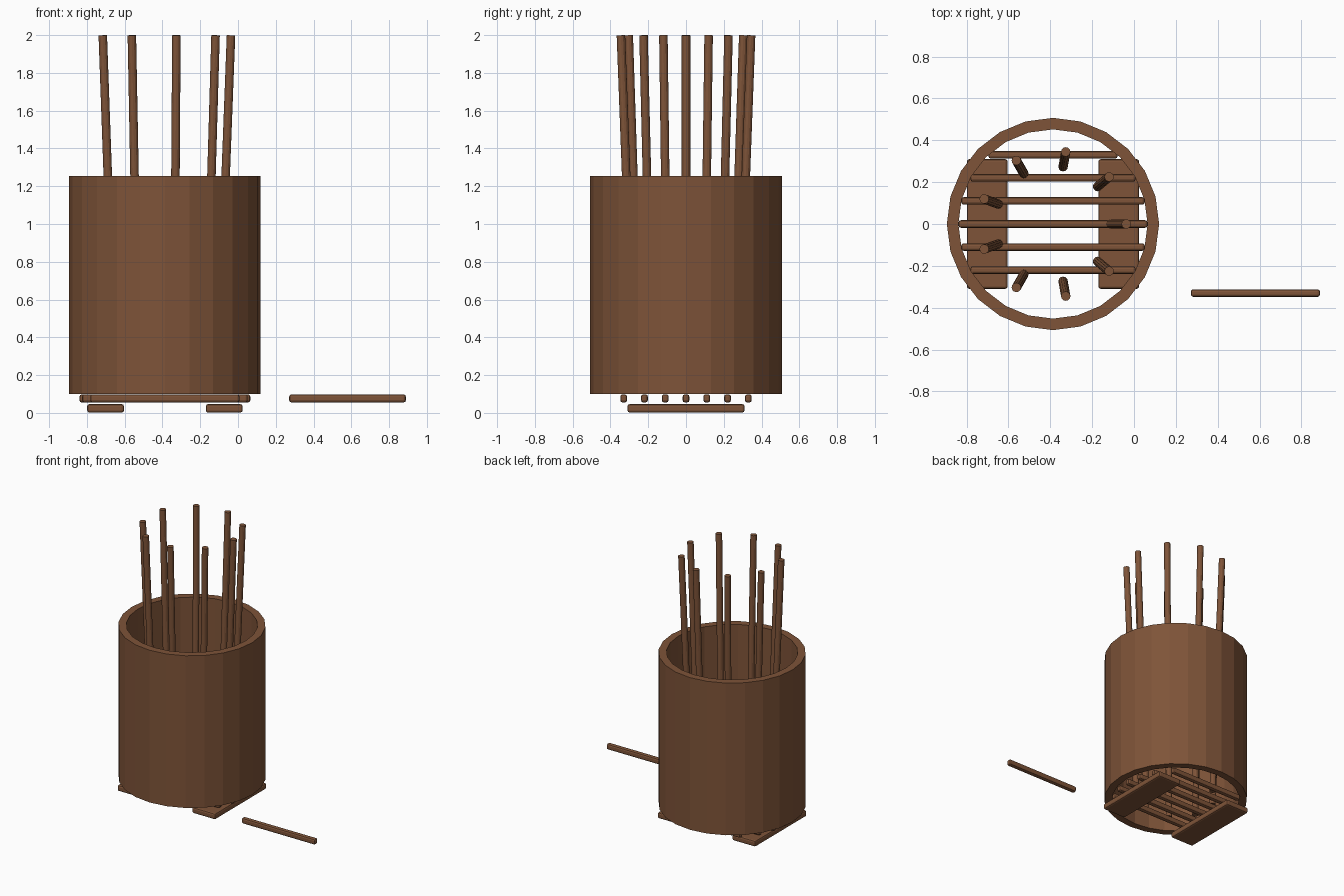
import bpy, bmesh, math
from mathutils import Vector

if "Cube" in bpy.data.objects:
    bpy.data.objects.remove(bpy.data.objects["Cube"])

CX = -0.387          # axis of the basket
R_OUT, R_IN = 0.507, 0.452
Z_LOW, Z_TOP = 0.10, 1.255

wood = bpy.data.materials.new("brown wood")
wood.diffuse_color = (0.21, 0.088, 0.04, 1)
wood.use_nodes = True
wood.node_tree.nodes["Principled BSDF"].inputs["Base Color"].default_value = wood.diffuse_color


def add_object(name, bm):
    bmesh.ops.recalc_face_normals(bm, faces=bm.faces)
    mesh = bpy.data.meshes.new(name)
    bm.to_mesh(mesh)
    bm.free()
    mesh.materials.append(wood)
    ob = bpy.data.objects.new(name, mesh)
    bpy.context.collection.objects.link(ob)
    return ob


def bar(name, centre, size, bevel):
    """Box with rounded edges."""
    bm = bmesh.new()
    bmesh.ops.create_cube(bm, size=1)
    bmesh.ops.scale(bm, vec=size, verts=bm.verts)
    bmesh.ops.bevel(bm, geom=bm.edges[:], offset=bevel, segments=2,
                    profile=0.5, affect='EDGES')
    bmesh.ops.translate(bm, vec=centre, verts=bm.verts)
    return add_object(name, bm)


def rod(name, bottom, top, radius):
    """Round stick between two points."""
    a, b = Vector(bottom), Vector(top)
    bm = bmesh.new()
    bmesh.ops.create_cone(bm, cap_ends=True, segments=12, radius1=radius,
                          radius2=radius, depth=(b - a).length)
    turn = Vector((0, 0, 1)).rotation_difference(b - a)
    bmesh.ops.rotate(bm, cent=(0, 0, 0), matrix=turn.to_matrix(), verts=bm.verts)
    bmesh.ops.translate(bm, vec=(a + b) / 2, verts=bm.verts)
    return add_object(name, bm)


# Open tube wall: four rings joined into a closed loop
bm = bmesh.new()
N = 24
rings = []
for r, z in ((R_OUT, Z_LOW), (R_OUT, Z_TOP), (R_IN, Z_TOP), (R_IN, Z_LOW)):
    rings.append([bm.verts.new((CX + r * math.cos(math.tau * i / N),
                                r * math.sin(math.tau * i / N), z))
                  for i in range(N)])
for k in range(4):
    a, b = rings[k], rings[(k + 1) % 4]
    for i in range(N):
        j = (i + 1) % N
        bm.faces.new((a[i], a[j], b[j], b[i]))
add_object("tube_wall", bm)

# Slats under the tube, cut to the chord; the front one lies off to the right
for i in range(-3, 4):
    y = i * 0.11
    length = 2 * math.sqrt(R_IN ** 2 - y ** 2)
    loose = i == -3
    bar("loose_slat" if loose else f"floor_slat_{i + 3}",
        (0.58 if loose else CX, y, 0.0765), (length, 0.036, 0.043), 0.012)

# Two feet boards
for side, s in (("left", -1), ("right", 1)):
    bar(f"{side}_foot_board", (CX + s * 0.314, 0, 0.024), (0.195, 0.62, 0.045), 0.012)

# Ring of nine sticks leaning outward
for i in range(9):
    t = math.tau * i / 9
    c, s = math.cos(t), math.sin(t)
    rod(f"stick_{i + 1}", (CX + 0.278 * c, 0.278 * s, 0.11),
        (CX + 0.35 * c, 0.35 * s, 1.999), 0.0225)
